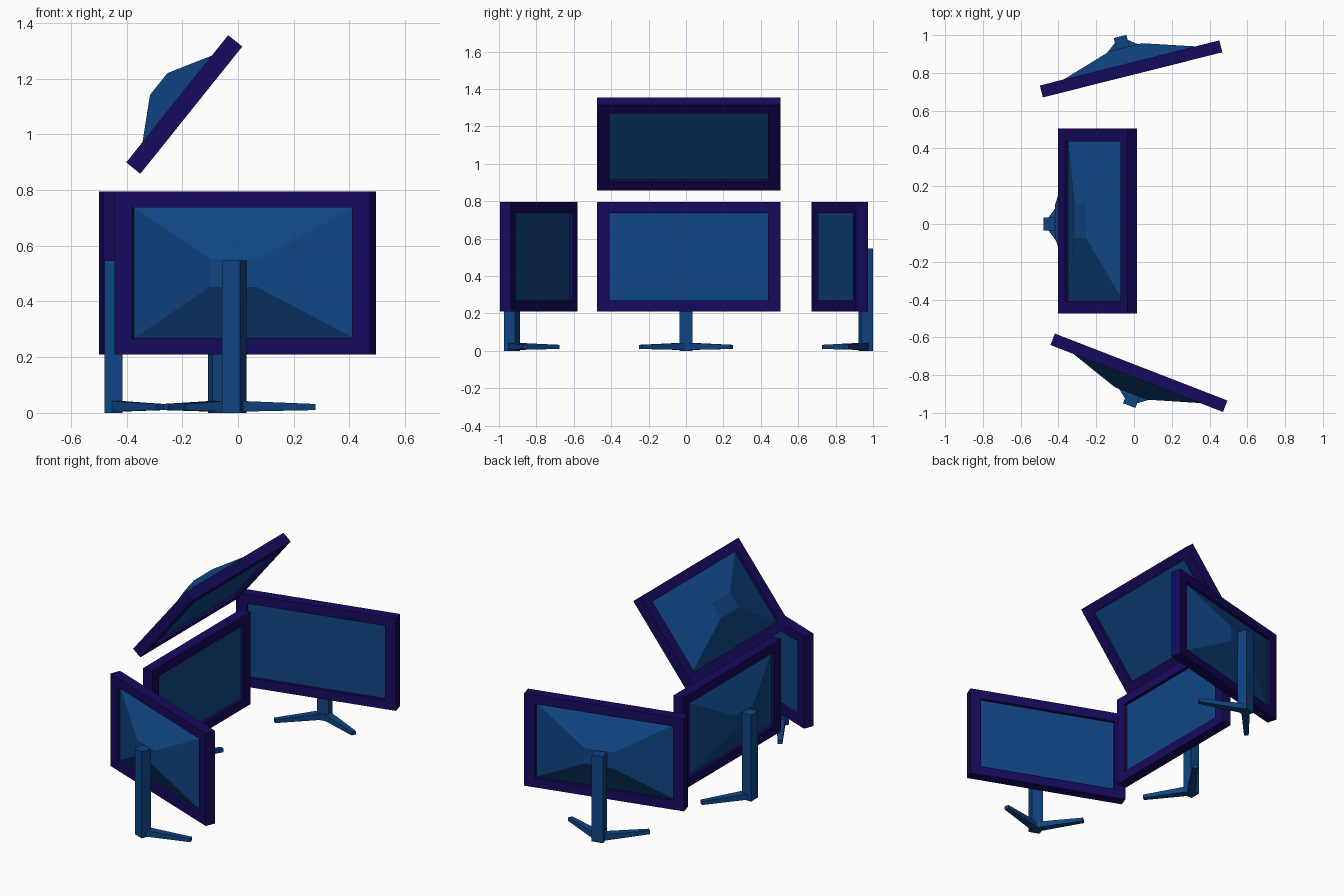
import bpy, bmesh
from math import radians, atan2, hypot
from mathutils import Matrix, Vector

if "Cube" in bpy.data.objects:
    bpy.data.objects.remove(bpy.data.objects["Cube"])


def material(name, color):
    m = bpy.data.materials.new(name)
    m.diffuse_color = color
    m.use_nodes = True
    m.node_tree.nodes["Principled BSDF"].inputs["Base Color"].default_value = m.diffuse_color
    return m


NAVY = material("navy", (0.008, 0.003, 0.11, 1))
BLUE = material("blue", (0.005, 0.06, 0.23, 1))

# Monitor dimensions: local +x is the screen side, origin at column foot
FX, FY, FZ = 0.148, 0.015, 0.5025      # casing centre
HX, HY, HZ = 0.0325, 0.49, 0.2925      # casing half sizes
OY, OZ = 0.423, 0.234                  # opening half sizes


def rect(x, hy, hz, cy=0.0, cz=0.0):
    return [Vector((x, cy + a * hy, cz + b * hz))
            for a, b in ((-1, -1), (1, -1), (1, 1), (-1, 1))]


def loft(name, rings, mat, matrix, closed=False):
    """Skin four-sided rings; cap the ends, or join last to first."""
    bm = bmesh.new()
    vs = [[bm.verts.new(p) for p in r] for r in rings]
    pairs = list(zip(vs, vs[1:])) + ([(vs[-1], vs[0])] if closed else [])
    for a, b in pairs:
        for i in range(4):
            j = (i + 1) % 4
            bm.faces.new((a[i], a[j], b[j], b[i]))
    if not closed:
        bm.faces.new(vs[0])
        bm.faces.new(vs[-1])
    bmesh.ops.recalc_face_normals(bm, faces=bm.faces)
    me = bpy.data.meshes.new(name)
    bm.to_mesh(me)
    bm.free()
    me.materials.append(mat)
    ob = bpy.data.objects.new(name, me)
    ob.matrix_world = matrix
    bpy.context.collection.objects.link(ob)


def display(label, matrix):
    # Rectangular bezel ring
    loft(label + "_bezel", [rect(-HX, HY, HZ), rect(HX, HY, HZ),
                            rect(HX, OY, OZ), rect(-HX, OY, OZ)], NAVY, matrix, True)
    # Recessed screen with the tapered rear housing
    loft(label + "_screen_housing", [rect(HX - 0.02, OY, OZ), rect(-HX + 0.02, OY, OZ),
                                     rect(-HX - 0.085, 0.09, 0.05)], BLUE, matrix)


def stand(label, matrix):
    # Upright column
    loft(label + "_column", [[Vector((a * 0.0325, b * 0.035, z)) for a, b in
                              ((-1, -1), (1, -1), (1, 1), (-1, 1))]
                             for z in (0, 0.547)], BLUE, matrix)
    # Two tapered feet spread in a V towards the screen side
    for s, side in ((1, "left"), (-1, "right")):
        tip = (0.17, 0.243)
        turn = Matrix.Rotation(s * atan2(tip[1], tip[0]), 4, 'Z')
        loft(f"{label}_{side}_foot", [rect(-0.01, 0.026, 0.02, cz=0.024),
                                      rect(hypot(*tip), 0.014, 0.011, cz=0.021)],
             BLUE, matrix @ turn)


# Three standing monitors: column position and facing angle
for label, x, y, angle in (("centre_monitor", -0.4475, 0.0, 0),
                           ("front_monitor", -0.0135, -0.931, 68.8),
                           ("rear_monitor", -0.066, 0.961, -75.9)):
    base = Matrix.Translation((x, y, 0)) @ Matrix.Rotation(radians(angle), 4, 'Z')
    stand(label, base)
    display(label, base @ Matrix.Translation((FX, FY, FZ)))

# Upper monitor, tilted down with no stand
display("upper_monitor", Matrix.Translation((-0.193, FY, 1.107))
        @ Matrix.Rotation(radians(38.7), 4, 'Y'))
